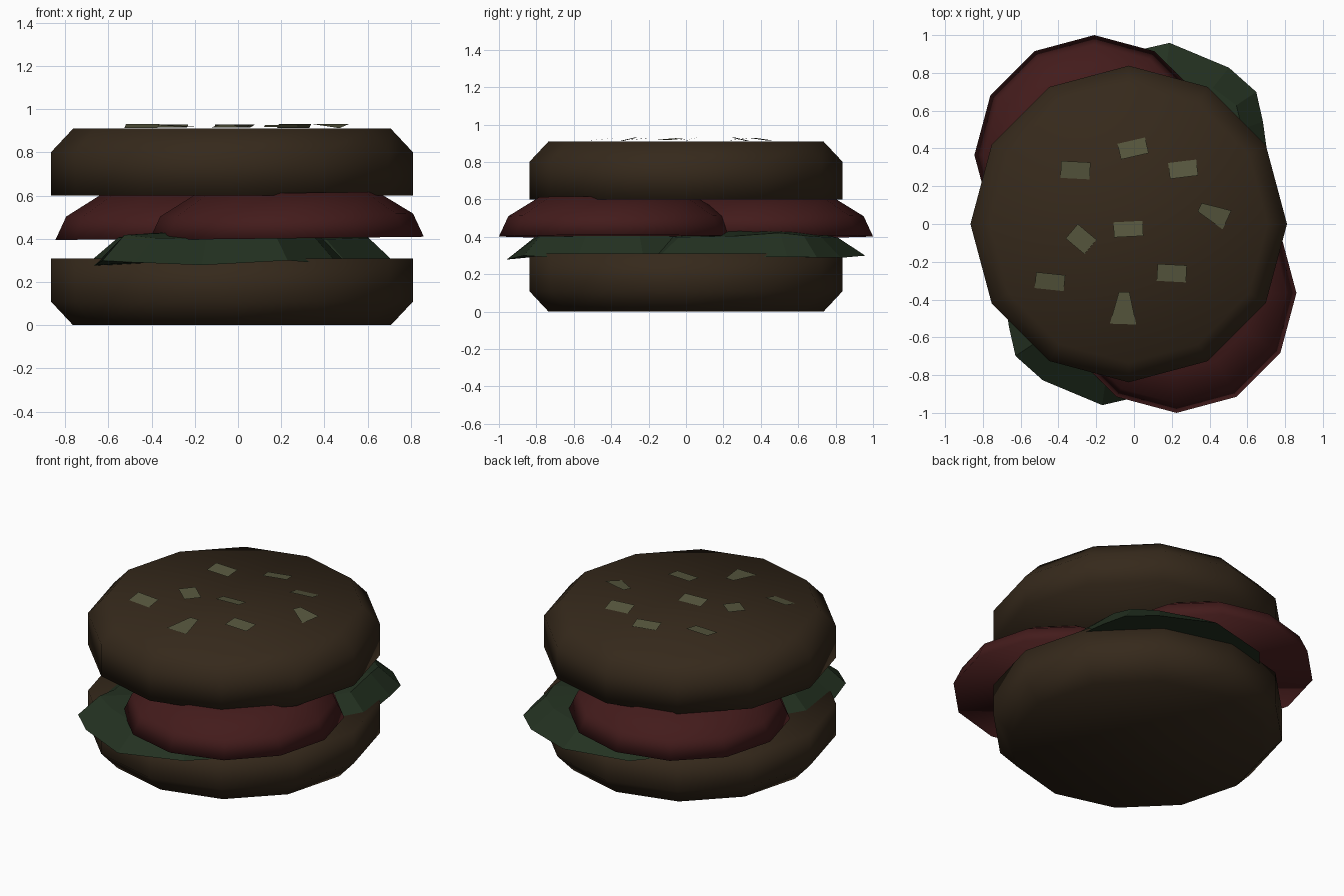
import bpy
import random
from math import sin, cos, radians

if "Cube" in bpy.data.objects:
    bpy.data.objects.remove(bpy.data.objects["Cube"])

random.seed(4)


def material(name, rgb):
    m = bpy.data.materials.new(name)
    m.diffuse_color = (*rgb, 1)
    m.use_nodes = True
    m.node_tree.nodes["Principled BSDF"].inputs["Base Color"].default_value = m.diffuse_color
    return m


BUN = material("bread", (0.036, 0.022, 0.011))
RED = material("tomato_red", (0.056, 0.011, 0.011))
GREEN = material("leaf_green", (0.017, 0.031, 0.015))
PALE = material("seed_pale", (0.095, 0.095, 0.048))


def make(name, verts, faces, mat, smooth=False):
    me = bpy.data.meshes.new(name)
    me.from_pydata(verts, [], faces)
    me.materials.append(mat)
    for p in me.polygons:
        p.use_smooth = smooth
    ob = bpy.data.objects.new(name, me)
    bpy.context.collection.objects.link(ob)
    return ob


def stack(name, rings, mat, smooth):
    """Skin a list of equal-length rings, bottom to top, and cap both ends."""
    n = len(rings[0])
    verts = [v for r in rings for v in r]
    faces = [tuple(reversed(range(n))),
             tuple(range(len(verts) - n, len(verts)))]
    for k in range(len(rings) - 1):
        for i in range(n):
            j = (i + 1) % n
            faces.append((k * n + i, k * n + j, (k + 1) * n + j, (k + 1) * n + i))
    return make(name, verts, faces, mat, smooth)


def disc(name, cx, cy, profile, mat, tilt=0.0, n=12):
    """Twelve-sided turned solid, optionally leaning along x."""
    rings = []
    for r, z in profile:
        ring = []
        for i in range(n):
            a = radians(360 * i / n)
            x = r * cos(a)
            ring.append((cx + x, cy + r * sin(a), z + tilt * x))
        rings.append(ring)
    return stack(name, rings, mat, True)


# Bun halves
disc("bottom_bun", -0.028, 0, [(0.735, 0), (0.838, 0.11), (0.838, 0.31)], BUN)
disc("top_bun", -0.028, 0, [(0.838, 0.60), (0.838, 0.80), (0.735, 0.91)], BUN)

# Tomato slices, overlapping in the middle
SLICE = [(0.635, 0.402), (0.585, 0.51), (0.42, 0.612)]
disc("tomato_slice_back", -0.21, 0.365, SLICE, RED, 0.012)
disc("tomato_slice_front", 0.225, -0.365, SLICE, RED, 0.012)

# Lettuce leaves: one irregular faceted outline, turned half round for the second
OUTLINE = [(172, 0.63), (200, 0.62), (214, 0.66), (231, 0.64), (262, 0.635), (300, 0.62),
           (335, 0.60), (10, 0.58), (50, 0.60), (90, 0.60), (130, 0.61)]
for name, cx, cy, turn in (("lettuce_front", -0.08, -0.33, 0),
                           ("lettuce_back", 0.10, 0.33, 180)):
    rim, mid, crown = [], [], []
    for deg, r in OUTLINE:
        a = radians(deg + turn)
        c, s = cos(a), sin(a)
        k = r * random.uniform(0.74, 0.82)
        rim.append((cx + r * c, cy + r * s, random.uniform(0.275, 0.305)))
        mid.append((cx + k * c, cy + k * s, random.uniform(0.395, 0.425)))
        crown.append((cx + 0.3 * c, cy + 0.3 * s, 0.43))
    stack(name, [rim, mid, crown], GREEN, False)

# Seeds: x, y, length, width, turn, taper of the far end, rise towards the back
SEEDS = [(-0.31, 0.285, 0.155, 0.09, -3, 1, 0.006),
         (-0.005, 0.40, 0.15, 0.085, 13, 1, -0.006),
         (0.26, 0.29, 0.15, 0.085, 7, 1, -0.010),
         (0.42, 0.055, 0.16, 0.11, 155, 0.45, 0.010),
         (-0.28, -0.08, 0.13, 0.10, -40, 1, 0.004),
         (-0.03, -0.027, 0.155, 0.08, 3, 1, -0.007),
         (-0.445, -0.305, 0.155, 0.085, -6, 1, 0.010),
         (0.20, -0.26, 0.155, 0.09, -3, 1, 0.005),
         (-0.055, -0.445, 0.17, 0.14, 88, 0.4, 0.008)]
for i, (x, y, ln, wd, turn, taper, rise) in enumerate(SEEDS):
    c, s = cos(radians(turn)), sin(radians(turn))
    verts = []
    for u, v in ((-1, -1), (1, -taper), (1, taper), (-1, 1)):
        px, py = u * ln / 2, v * wd / 2
        dy = px * s + py * c
        side = 1 if dy > 0 else -1
        verts.append((x + px * c - py * s, y + dy, 0.922 + side * rise))
    make(f"seed_{i + 1}", verts, [(0, 1, 2, 3)], PALE)
